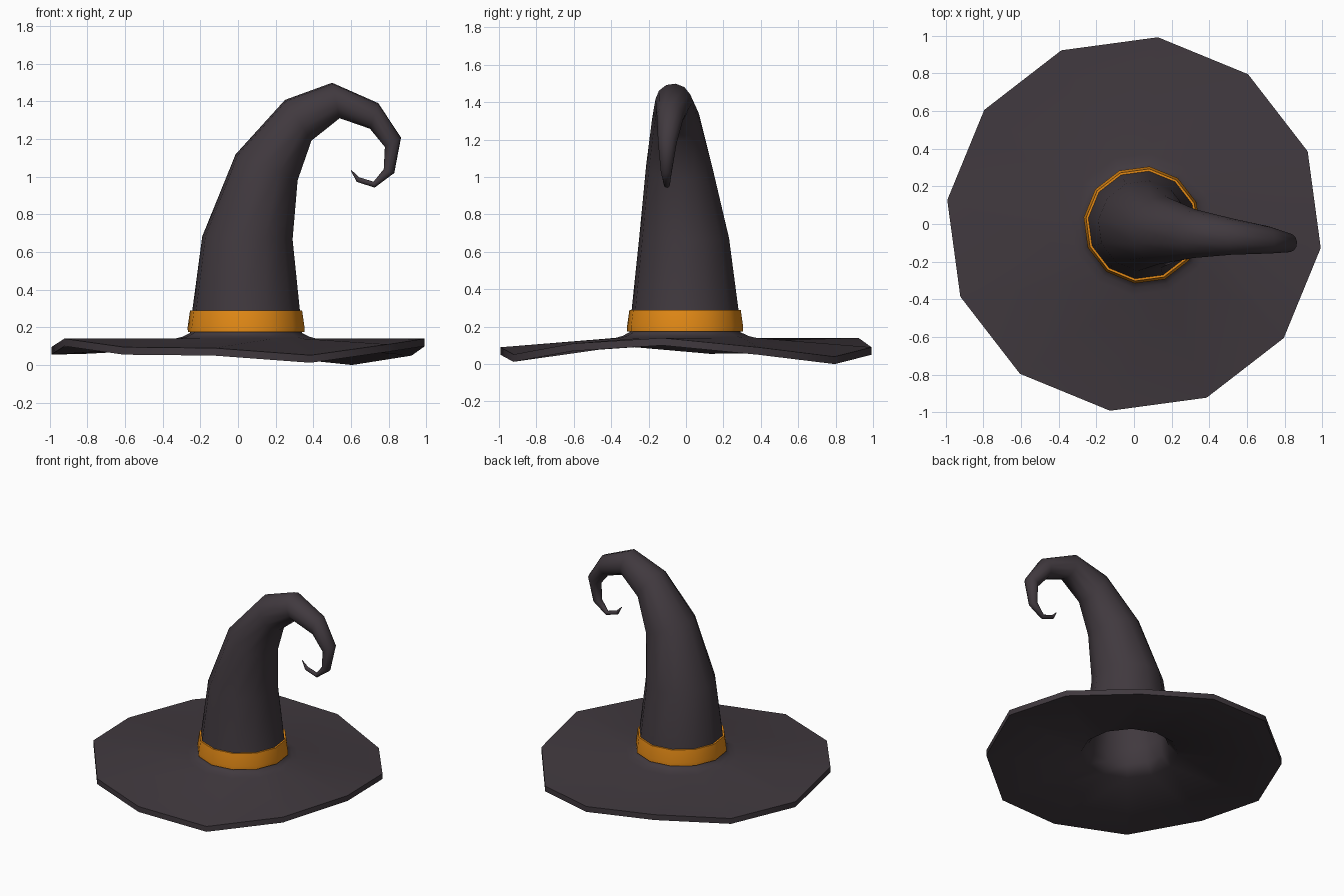
import bpy, bmesh, math
from mathutils import Vector

if "Cube" in bpy.data.objects:
    bpy.data.objects.remove(bpy.data.objects["Cube"])

N = 12
PHASE = math.radians(-7.3)


def material(name, rgb):
    m = bpy.data.materials.new(name)
    m.diffuse_color = (*rgb, 1)
    m.use_nodes = True
    m.node_tree.nodes["Principled BSDF"].inputs["Base Color"].default_value = m.diffuse_color
    return m


def ring(bm, centre, r, tilt=0, lift=None):
    """A 12-sided ring, tilted towards +x, with optional height offset per corner."""
    t = math.radians(tilt)
    u, v = Vector((math.cos(t), 0, -math.sin(t))), Vector((0, 1, 0))
    out = []
    for k in range(N):
        a = PHASE + 2 * math.pi * k / N
        p = Vector(centre) + r * (math.cos(a) * u + math.sin(a) * v)
        if lift:
            p.z += lift[k]
        out.append(bm.verts.new(p))
    return out


def bridge(bm, rings, closed=False):
    pairs = list(zip(rings, rings[1:]))
    if closed:
        pairs.append((rings[-1], rings[0]))
    for a, b in pairs:
        for k in range(N):
            j = (k + 1) % N
            bm.faces.new((a[k], a[j], b[j], b[k]))


def finish(bm, name, mat, angle):
    bmesh.ops.recalc_face_normals(bm, faces=bm.faces)
    me = bpy.data.meshes.new(name)
    bm.to_mesh(me)
    bm.free()
    me.materials.append(mat)
    ob = bpy.data.objects.new(name, me)
    bpy.context.collection.objects.link(ob)
    bpy.ops.object.select_all(action='DESELECT')
    ob.select_set(True)
    bpy.context.view_layer.objects.active = ob
    bpy.ops.object.shade_smooth_by_angle(angle=math.radians(angle))
    return ob


felt = material("dark felt", (0.052, 0.041, 0.049))
orange = material("orange ribbon", (0.79, 0.26, 0.008))

# wavy outer edge of the brim: underside height at each corner
wave = [0.10, 0.05, 0.0, 0.05, 0.10, 0.06, 0.055, 0.10, 0.055, 0.05, 0.012, 0.07]

# crown sections: centre, radius, tilt
crown = [
    ((0.043, -0.005, 0.17), 0.30, 0),
    ((0.043, -0.005, 0.29), 0.288, 0),
    ((0.050, -0.010, 0.675), 0.242, 2),
    ((0.152, -0.035, 1.05), 0.180, 22.7),
    ((0.320, -0.052, 1.30), 0.130, 57),
    ((0.520, -0.067, 1.405), 0.097, 78),
    ((0.723, -0.085, 1.323), 0.072, 108),
    ((0.823, -0.100, 1.183), 0.050, 150),
    ((0.802, -0.105, 1.03), 0.030, 200),
    ((0.723, -0.102, 0.958), 0.016, 259),
    ((0.637, -0.100, 0.985), 0.014, 297),
    ((0.600, -0.100, 1.035), 0.002, 310),
]

# hat: hollow inside, brim underside, brim edge, brim top, then the curling crown
bm = bmesh.new()
rings = [ring(bm, c, r - 0.03, t) for c, r, t in reversed(crown[:5])]
inner_top = rings[0]
rings += [
    ring(bm, (0.04, 0, 0.10), 0.33),
    ring(bm, (0, 0, 0), 1.0, 0, wave),
    ring(bm, (0, 0, 0.04), 1.0, 0, wave),
    ring(bm, (0.04, 0, 0.14), 0.38),
    ring(bm, (0.043, -0.003, 0.15), 0.34),
]
rings += [ring(bm, c, r, t) for c, r, t in crown]
bridge(bm, rings)
bm.faces.new(inner_top)
bm.faces.new(rings[-1])
finish(bm, "witch_hat", felt, 62)

# ribbon band around the base of the crown
bm = bmesh.new()
profile = [(0.285, 0.175), (0.312, 0.175), (0.313, 0.20), (0.300, 0.29), (0.278, 0.29)]
bridge(bm, [ring(bm, (0.043, -0.005, z), r) for r, z in profile], closed=True)
finish(bm, "hat_band", orange, 40)
